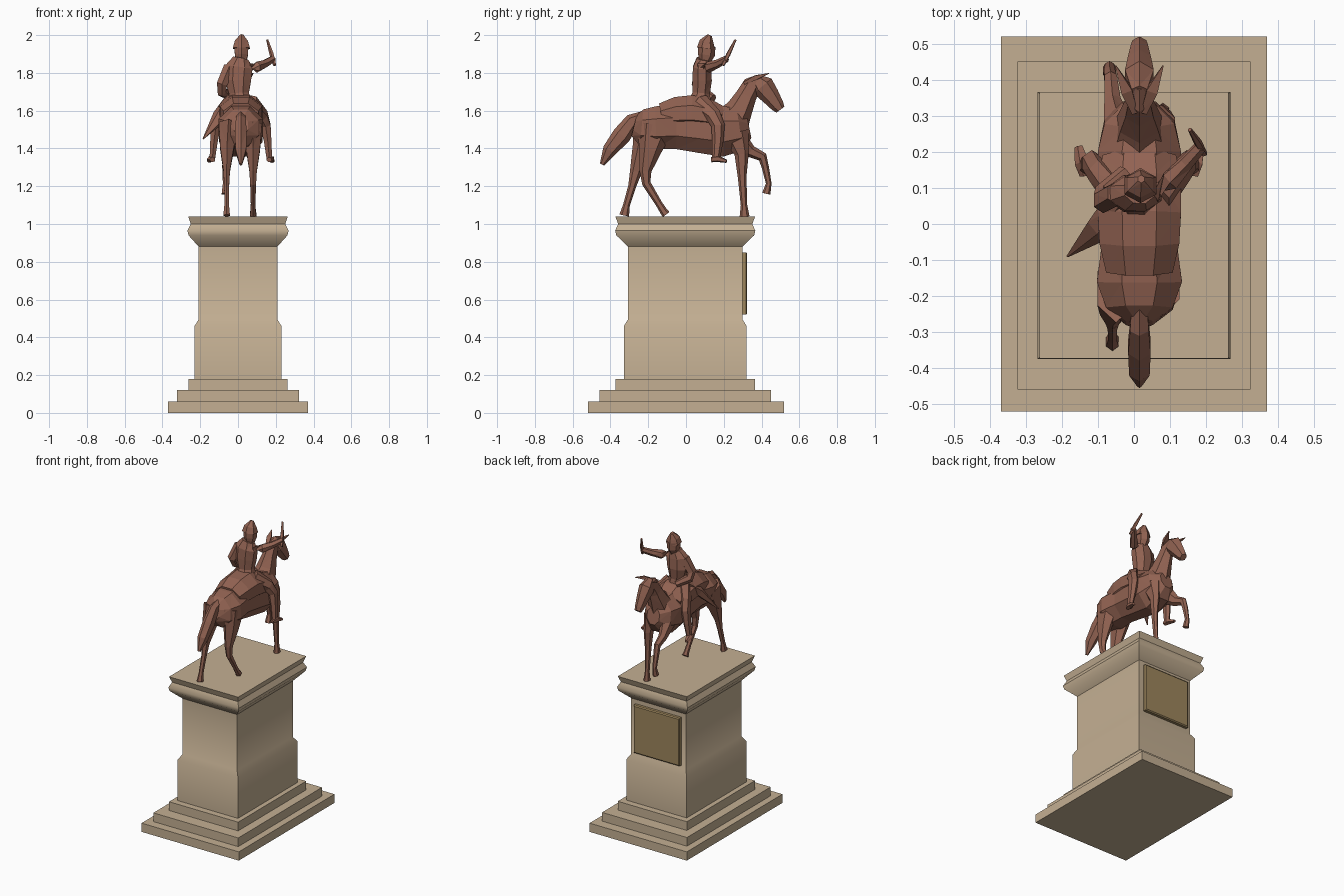
import bpy, bmesh, math
from mathutils import Vector


def material(name, rgb):
    m = bpy.data.materials.new(name)
    m.diffuse_color = (*rgb, 1)
    return m


stone = material("stone", (0.55, 0.43, 0.29))
bronze = material("bronze", (0.29, 0.125, 0.085))
brass = material("brass", (0.34, 0.24, 0.11))


def skin(name, rings, mat, tri=False):
    """Join equal-sized rings of points into a closed solid."""
    bm = bmesh.new()
    loops = [[bm.verts.new(p) for p in r] for r in rings]
    n = len(loops[0])
    for a, b in zip(loops, loops[1:]):
        for i in range(n):
            j = (i + 1) % n
            bm.faces.new((a[i], a[j], b[j], b[i]))
    bm.faces.new(loops[0][::-1])
    bm.faces.new(loops[-1])
    if tri:
        bmesh.ops.triangulate(bm, faces=bm.faces[:])
    bmesh.ops.recalc_face_normals(bm, faces=bm.faces[:])
    me = bpy.data.meshes.new(name)
    bm.to_mesh(me)
    bm.free()
    me.materials.append(mat)
    ob = bpy.data.objects.new(name, me)
    bpy.context.collection.objects.link(ob)
    return ob


def limb(name, stations, sides=6):
    """Faceted tube; each station is x, y, z, side radius, depth radius."""
    pts = [Vector(s[:3]) for s in stations]
    rings = []
    for i, s in enumerate(stations):
        t = (pts[min(i + 1, len(pts) - 1)] - pts[max(i - 1, 0)]).normalized()
        ref = Vector((1, 0, 0)) if abs(t.x) < 0.8 else Vector((0, 1, 0))
        u = (ref - t * ref.dot(t)).normalized()
        v = t.cross(u)
        rings.append([pts[i] + u * s[3] * math.cos(a) + v * s[4] * math.sin(a)
                      for a in (math.tau * (k + 0.5) / sides for k in range(sides))])
    return skin(name, rings, bronze, True)


def slab(name, profile, mat, cy=0.0):
    """Rectangular stack; profile rows are half x, half y, z."""
    return skin(name, [[(sx * hx, cy + sy * hy, z) for sx, sy in
                        ((-1, -1), (1, -1), (1, 1), (-1, 1))] for hx, hy, z in profile], mat)


# Steps
for i, (hx, hy, cy) in enumerate(((0.37, 0.52, 0), (0.323, 0.455, -0.004), (0.263, 0.37, -0.004))):
    slab(f"step_{i + 1}", [(hx, hy, 0.06 * i), (hx, hy, 0.06 * i + 0.06)], stone, cy)

# Pedestal shaft with moulded cornice
shaft = slab("pedestal", [(0.23, 0.325, 0.18), (0.23, 0.325, 0.46), (0.208, 0.303, 0.495),
                          (0.208, 0.303, 0.88), (0.262, 0.365, 0.94), (0.268, 0.371, 0.965),
                          (0.25, 0.355, 1.0), (0.263, 0.37, 1.04)], stone, -0.004)
bpy.context.view_layer.objects.active = shaft
shaft.select_set(True)
bpy.ops.object.shade_smooth_by_angle(angle=math.radians(40))

# Plaque on the end below the horse's head
skin("plaque", [[(-w, y, c - h), (w, y, c - h), (w, y, c + h), (-w, y, c + h)]
                for w, h, y, c in ((0.175, 0.165, 0.29, 0.685), (0.175, 0.165, 0.318, 0.685),
                                   (0.168, 0.158, 0.324, 0.685))], brass)

# Horse body, neck, head
C = 0.015
limb("horse_body", [(C, y, z, rx, rz) for y, z, rx, rz in (
    (-0.275, 1.52, 0.04, 0.06), (-0.235, 1.51, 0.1, 0.105), (-0.16, 1.51, 0.128, 0.122),
    (-0.05, 1.515, 0.112, 0.128), (0.08, 1.505, 0.118, 0.14), (0.2, 1.49, 0.125, 0.145),
    (0.285, 1.5, 0.105, 0.12), (0.335, 1.51, 0.05, 0.06))], 8)
limb("horse_neck", [(C, y, z, rx, rz) for y, z, rx, rz in (
    (0.22, 1.51, 0.09, 0.11), (0.285, 1.61, 0.062, 0.07), (0.32, 1.68, 0.045, 0.055),
    (0.35, 1.735, 0.036, 0.05), (0.39, 1.765, 0.03, 0.03))])
limb("horse_head", [(C, y, z, rx, rz) for y, z, rx, rz in (
    (0.365, 1.775, 0.025, 0.025), (0.405, 1.73, 0.046, 0.062), (0.445, 1.68, 0.037, 0.05),
    (0.485, 1.625, 0.027, 0.036), (0.5, 1.605, 0.022, 0.026))])
for side, s in (("left", -1), ("right", 1)):
    limb(f"horse_ear_{side}", [(C + s * 0.012, 0.31, 1.745, 0.012, 0.012),
                               (C + s * 0.035, 0.37, 1.775, 0.022, 0.017),
                               (C + s * 0.066, 0.44, 1.798, 0.002, 0.002)], 4)

# Tail
limb("horse_tail", [(C, y, z, rx, rz) for y, z, rx, rz in (
    (-0.22, 1.57, 0.025, 0.03), (-0.285, 1.545, 0.03, 0.04), (-0.34, 1.47, 0.036, 0.05),
    (-0.405, 1.39, 0.033, 0.038), (-0.445, 1.315, 0.008, 0.012))])

# Horse legs
limb("hind_leg_left", [(-0.05, -0.18, 1.52, 0.06, 0.1), (-0.058, -0.225, 1.4, 0.042, 0.06),
                       (-0.06, -0.265, 1.28, 0.02, 0.032), (-0.06, -0.285, 1.2, 0.015, 0.021),
                       (-0.06, -0.315, 1.1, 0.014, 0.018), (-0.06, -0.327, 1.045, 0.02, 0.026)])
limb("hind_leg_right", [(0.075, -0.16, 1.52, 0.06, 0.1), (0.08, -0.19, 1.39, 0.042, 0.06),
                        (0.08, -0.215, 1.28, 0.023, 0.032), (0.08, -0.21, 1.215, 0.018, 0.023),
                        (0.08, -0.145, 1.11, 0.014, 0.018), (0.08, -0.12, 1.07, 0.016, 0.02),
                        (0.08, -0.105, 1.05, 0.02, 0.022)])
limb("fore_leg_right", [(0.075, 0.26, 1.48, 0.045, 0.075), (0.078, 0.295, 1.37, 0.028, 0.038),
                        (0.08, 0.297, 1.25, 0.019, 0.023), (0.08, 0.307, 1.1, 0.014, 0.017),
                        (0.08, 0.31, 1.04, 0.02, 0.026)])
limb("fore_leg_left", [(-0.045, 0.26, 1.46, 0.045, 0.06), (-0.06, 0.34, 1.385, 0.026, 0.033),
                       (-0.065, 0.405, 1.355, 0.02, 0.026), (-0.068, 0.42, 1.3, 0.018, 0.019),
                       (-0.068, 0.438, 1.215, 0.014, 0.015), (-0.068, 0.425, 1.16, 0.021, 0.022)])

# Saddle and coat skirt
limb("saddle", [(C, y, z, rx, rz) for y, z, rx, rz in (
    (-0.13, 1.57, 0.1, 0.075), (-0.05, 1.585, 0.12, 0.095), (0.03, 1.59, 0.125, 0.1),
    (0.12, 1.575, 0.125, 0.09), (0.18, 1.55, 0.11, 0.08))], 8)
limb("coat_tail", [(-0.02, 0.08, 1.66, 0.05, 0.04), (-0.09, -0.01, 1.575, 0.045, 0.03),
                   (-0.185, -0.09, 1.45, 0.003, 0.003)], 5)

# Rider torso, head and peaked helmet
limb("rider_torso", [(0.01, 0.07, 1.62, 0.075, 0.075), (0.005, 0.08, 1.69, 0.057, 0.05),
                     (0.0, 0.085, 1.76, 0.075, 0.056), (0.005, 0.085, 1.83, 0.078, 0.052),
                     (0.015, 0.092, 1.875, 0.045, 0.038)], 8)
limb("rider_head", [(0.018, 0.1, 1.86, 0.03, 0.03), (0.018, 0.108, 1.895, 0.04, 0.045),
                    (0.018, 0.11, 1.94, 0.043, 0.046)])
limb("helmet", [(0.018, 0.106, 1.93, 0.052, 0.048), (0.018, 0.11, 1.965, 0.04, 0.038),
                (0.02, 0.125, 2.0, 0.01, 0.012)])

# Rider arms and baton
limb("rider_arm_right", [(0.05, 0.085, 1.835, 0.033, 0.033), (0.1, 0.12, 1.83, 0.03, 0.03),
                         (0.145, 0.17, 1.85, 0.022, 0.022), (0.185, 0.215, 1.875, 0.018, 0.018)])
limb("rider_arm_left", [(-0.045, 0.085, 1.83, 0.035, 0.035), (-0.085, 0.065, 1.74, 0.032, 0.035),
                        (-0.085, 0.085, 1.7, 0.028, 0.03), (-0.025, 0.145, 1.665, 0.02, 0.02)])
limb("baton", [(0.195, 0.195, 1.84, 0.009, 0.009), (0.178, 0.225, 1.9, 0.012, 0.012),
               (0.155, 0.262, 1.975, 0.006, 0.006)], 5)

# Rider legs and boots
for side, s in (("left", -1), ("right", 1)):
    x = 0.015
    limb(f"rider_leg_{side}", [(x + s * 0.05, 0.07, 1.64, 0.045, 0.055),
                               (x + s * 0.115, 0.145, 1.575, 0.032, 0.042),
                               (x + s * 0.132, 0.17, 1.52, 0.03, 0.036),
                               (x + s * 0.142, 0.168, 1.44, 0.023, 0.03),
                               (x + s * 0.152, 0.158, 1.335, 0.016, 0.02)])
    limb(f"boot_{side}", [(x + s * 0.15, 0.135, 1.34, 0.016, 0.014),
                          (x + s * 0.158, 0.17, 1.345, 0.022, 0.018),
                          (x + s * 0.168, 0.215, 1.332, 0.012, 0.009)], 5)
